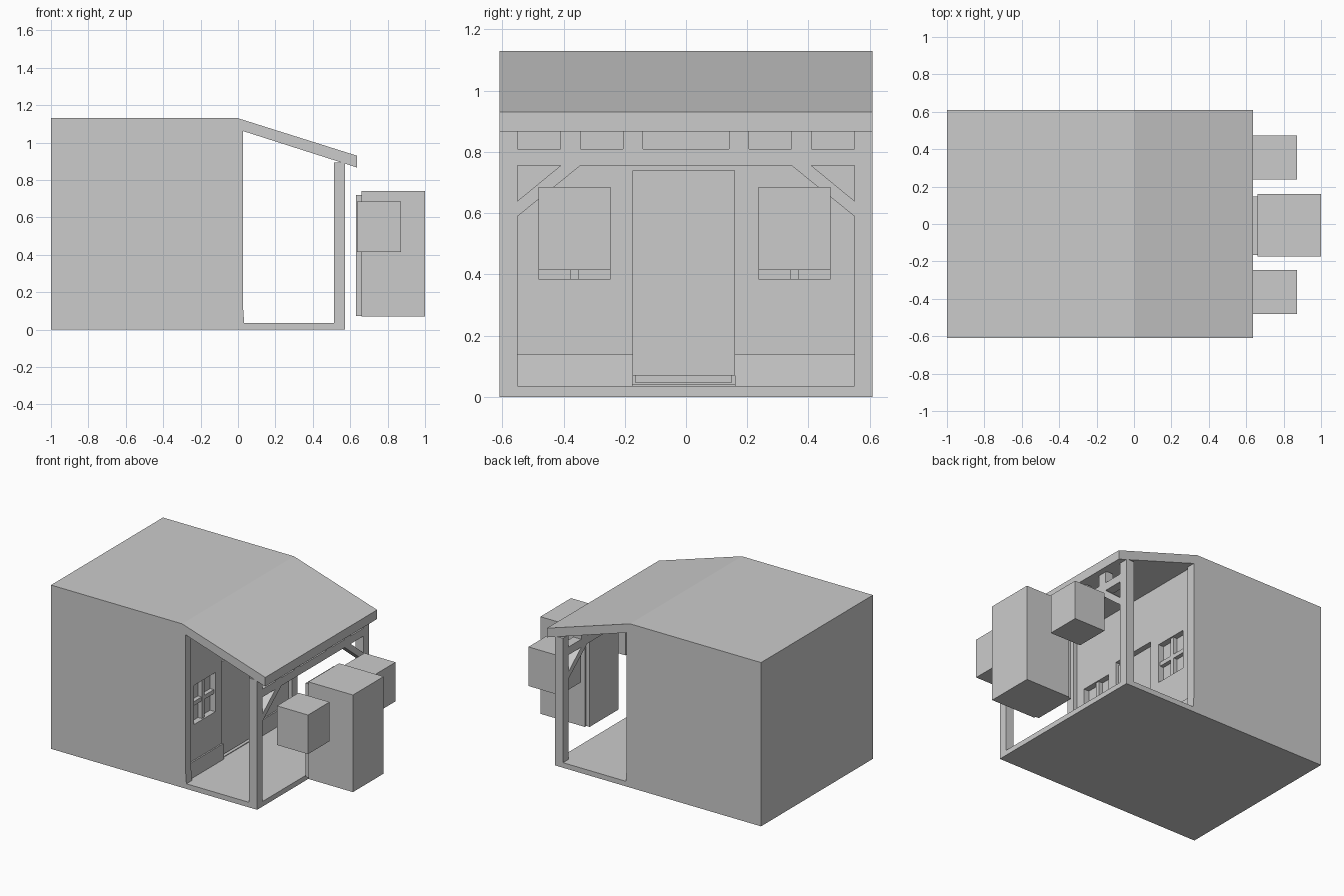
import bpy

if "Cube" in bpy.data.objects:
    bpy.data.objects.remove(bpy.data.objects["Cube"])

grey = bpy.data.materials.new("plain_grey")
grey.diffuse_color = (0.6, 0.6, 0.6, 1)
grey.use_nodes = True
grey.node_tree.nodes["Principled BSDF"].inputs["Base Color"].default_value = grey.diffuse_color


def extrude(name, profile, axis, a, b):
    """Prism: profile is (x,z) for axis 'y', (y,z) for axis 'x'."""
    def place(p, d):
        return (p[0], d, p[1]) if axis == 'y' else (d, p[0], p[1])
    n = len(profile)
    verts = [place(p, a) for p in profile] + [place(p, b) for p in profile]
    faces = [list(range(n)), list(range(2 * n - 1, n - 1, -1))]
    faces += [[(i + 1) % n, i, n + i, n + (i + 1) % n] for i in range(n)]
    mesh = bpy.data.meshes.new(name)
    mesh.from_pydata(verts, [], faces)
    mesh.update()
    # make the normals point outwards
    import bmesh
    bm = bmesh.new()
    bm.from_mesh(mesh)
    bmesh.ops.recalc_face_normals(bm, faces=bm.faces)
    bm.to_mesh(mesh)
    bm.free()
    mesh.materials.append(grey)
    ob = bpy.data.objects.new(name, mesh)
    bpy.context.collection.objects.link(ob)
    return ob


def box(name, x, y, z):
    return extrude(name, [(y[0], z[0]), (y[1], z[0]), (y[1], z[1]), (y[0], z[1])], 'x', *x)


def carve(target, x, y, z):
    """Cut a box-shaped recess out of the target."""
    cutter = box("cutter", x, y, z)
    cutter.hide_render = True
    mod = target.modifiers.new("recess", 'BOOLEAN')
    mod.operation = 'DIFFERENCE'
    mod.solver = 'EXACT'
    mod.object = cutter
    bpy.context.view_layer.objects.active = target
    bpy.ops.object.modifier_apply(modifier=mod.name)
    bpy.data.objects.remove(cutter)


W = 0.61
DEPTH = 0.04
WINDOWS = [(-0.482, -0.247), (0.237, 0.472)]

# House block, porch floor and porch roof in one side profile
shell = extrude("house_shell", [
    (-1, 0), (0.573, 0), (0.573, 0.035), (0, 0.035), (0, 1.07),
    (0.635, 0.867), (0.635, 0.93), (0, 1.13), (-1, 1.13)], 'y', -W, W)

# Door and window recesses, with glazing bars
carve(shell, (-DEPTH, 0.1), (-0.175, 0.16), (0.04, 0.71))
for y0, y1 in WINDOWS:
    carve(shell, (-DEPTH, 0.1), (y0, y1), (0.385, 0.655))
    m = (y0 + y1) / 2
    box("window_bar_upright", (-DEPTH, -0.01), (m - 0.014, m + 0.014), (0.385, 0.655))
    box("window_bar_level", (-DEPTH, -0.012), (y0, y1), (0.506, 0.534))
box("door_leaf", (-DEPTH, -0.015), (-0.165, 0.148), (0.045, 0.69))

# Sloped skirting on the wall either side of the door
for y0, y1 in [(-0.55, -0.175), (0.16, 0.55)]:
    extrude("skirting", [(0, 0.035), (0.016, 0.035), (0.01, 0.14), (0, 0.14)], 'y', y0, y1)

# Porch frame: posts, beam, short uprights, braces and wall pilasters
X = (0.512, 0.573)
box("porch_beam", X, (-0.55, 0.55), (0.755, 0.81))
for s in (-1, 1):
    def span(a, b):
        return tuple(sorted((s * a, s * b)))
    box("porch_post", X, span(0.55, W), (0.03, 0.893))
    for a, b in [(0.14, 0.205), (0.345, 0.41)]:
        box("beam_upright", X, span(a, b), (0.81, 0.893))
    extrude("porch_brace", [(s * 0.55, 0.59), (s * 0.55, 0.64), (s * 0.41, 0.755),
                            (s * 0.345, 0.755)], 'x', *X)
    extrude("wall_pilaster", [(0, 0.035), (0.033, 0.035), (0.027, 0.12),
                              (0.027, 1.064), (0, 1.07)], 'y', *span(0.55, W))

# Loose blocks standing in front of the porch
box("door_block", (0.66, 1.0), (-0.175, 0.16), (0.07, 0.74))
box("door_block_panel", (0.632, 0.66), (-0.165, 0.148), (0.073, 0.72))
for y in WINDOWS:
    box("window_block", (0.635, 0.872), y, (0.415, 0.685))
